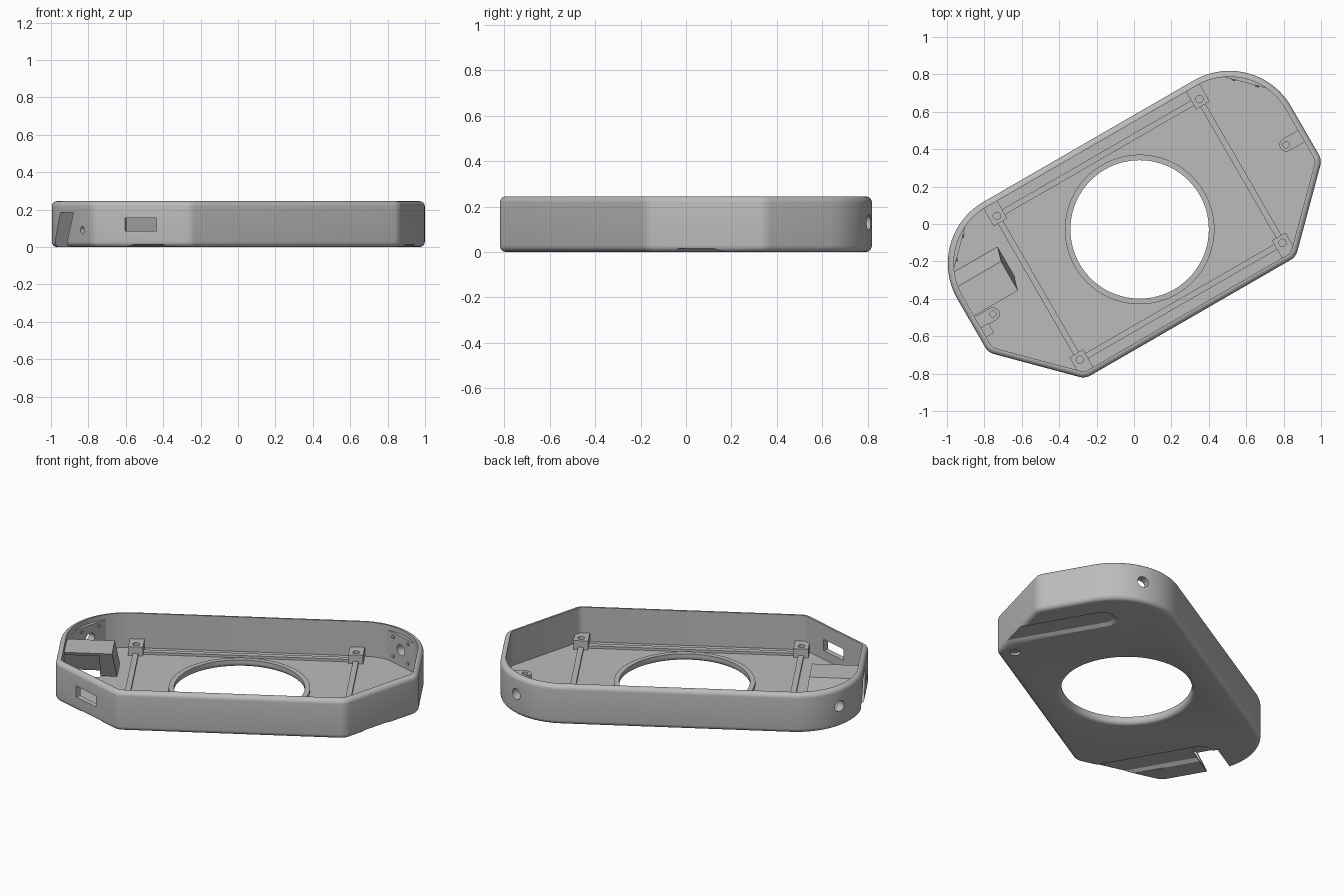
import bpy, bmesh, math
from mathutils import Matrix, Vector

if "Cube" in bpy.data.objects:
    bpy.data.objects.remove(bpy.data.objects["Cube"])

# Everything is drawn in the tray's own axes, then turned 30 degrees
PLACE = Matrix.Translation((0.03, -0.029, 0)) @ Matrix.Rotation(math.radians(30), 4, 'Z')
HL, HW, H = 1.03, 0.545, 0.245     # half length, half width, height
WALL, FLOOR = 0.032, 0.03
gray = bpy.data.materials.new("plain gray")
gray.diffuse_color = (0.5, 0.5, 0.5, 1)
gray.use_nodes = True
gray.node_tree.nodes["Principled BSDF"].inputs["Base Color"].default_value = gray.diffuse_color


def loft(name, rings, closed=False):
    """Skin a list of equal-length rings; caps the ends unless closed."""
    bm = bmesh.new()
    vs = [[bm.verts.new(p) for p in r] for r in rings]
    n = len(vs[0])
    pairs = list(zip(vs, vs[1:] + vs[:1])) if closed else list(zip(vs, vs[1:]))
    for a, b in pairs:
        for i in range(n):
            j = (i + 1) % n
            bm.faces.new((a[i], a[j], b[j], b[i]))
    if not closed:
        bm.faces.new(vs[0][::-1])
        bm.faces.new(vs[-1])
    bmesh.ops.recalc_face_normals(bm, faces=bm.faces)
    me = bpy.data.meshes.new(name)
    bm.to_mesh(me)
    bm.free()
    me.materials.append(gray)
    ob = bpy.data.objects.new(name, me)
    bpy.context.collection.objects.link(ob)
    ob.matrix_world = PLACE
    return ob


def prism(name, pts, z0, z1, lean=0.0, back=0.0):
    """Extrude a plan outline; the top slides by lean in y and back in x."""
    return loft(name, [[(x, y, z0) for x, y in pts],
                       [(x + back, y + lean, z1) for x, y in pts]])


def rect(x0, x1, y0, y1):
    return [(x0, y0), (x1, y0), (x1, y1), (x0, y1)]


def circle(cx, cy, r, n=24):
    return [(cx + r * math.cos(2 * math.pi * i / n),
             cy + r * math.sin(2 * math.pi * i / n)) for i in range(n)]


def rod(name, centre, direction, r, length, n=24):
    """Cylinder lying along a horizontal direction."""
    d = Vector(direction).normalized()
    side, c = Vector((-d.y, d.x, 0)), Vector(centre)
    return loft(name, [[c + d * s * length / 2 + side * x + Vector((0, 0, y))
                        for x, y in circle(0, 0, r, n)] for s in (-1, 1)])


def cut(target, cutters):
    for c in cutters:
        m = target.modifiers.new("cut", 'BOOLEAN')
        m.operation, m.solver, m.object = 'DIFFERENCE', 'EXACT', c
        bpy.context.view_layer.objects.active = target
        bpy.ops.object.modifier_apply(modifier=m.name)


def outline(inset):
    """Tray plan: two big round corners at the back, two chamfers at the front."""
    R, r, ch = 0.38, 0.08, 0.38
    k = r * math.tan(math.radians(22.5))
    right = [((HL - ch - k, -HW + r), r, -90, -45, 7),
             ((HL - r, -HW + ch + k), r, -45, 0, 7),
             ((HL - R, HW - R), R, 0, 90, 25)]
    pts = []
    for (cx, cy), rad, a0, a1, n in right:
        for i in range(n):
            a = math.radians(a0 + (a1 - a0) * i / (n - 1))
            pts.append((cx + (rad - inset) * math.cos(a), cy + (rad - inset) * math.sin(a)))
    return pts + [(-x, y) for x, y in reversed(pts)]


# Tray shell: rounded bottom edge, wall, rounded rim, inner wall, floor
f = 0.028
steps = [math.radians(15 * i) for i in range(7)]
prof = [(f - f * math.sin(a), f - f * math.cos(a)) for a in steps]
prof += [(f - f * math.cos(a), H - f + f * math.sin(a)) for a in steps]
prof += [(WALL, H), (WALL, FLOOR)]
tray = loft("tray_shell", [[(x, y, z) for x, y in outline(d)] for d, z in prof])

# Central opening with a flared underside
HOLE = 0.37
hole = [(0.45, -0.05), (0.396, -0.001)]
hole += [(HOLE + 0.025 - 0.025 * math.sin(a), 0.025 - 0.025 * math.cos(a)) for a in steps[1:]]
hole += [(HOLE, 0.2)]
cutters = [loft("cut_hole", [[(x, y, z) for x, y in circle(0, 0, r, 96)] for r, z in hole])]

# Shallow sloped channels under both ends
def channel(s, w, end):
    pts = [(s * 0.807 - w, -0.8), (s * 0.807 + w, -0.8)]
    for i in range(13):
        a = math.pi * i / 12
        pts.append((s * 0.807 + w * math.cos(a), end + w * math.sin(a)))
    return pts

for s in (-1, 1):
    cutters.append(loft("cut_channel", [[(x, y, z) for x, y in channel(s, w, 0.15)]
                                        for w, z in ((0.09, -0.01), (0.08, 0.0), (0.058, 0.014))]))
    # Round openings through the big corners
    cutters.append(rod("cut_corner", (s * 0.91, 0.425, 0.13), (s, 1, 0), 0.034, 0.3))

# Rectangular port through the left chamfer
mid = Vector((-HL + 0.19, -HW + 0.19))
t, nrm = Vector((1, -1)).normalized(), Vector((-1, -1)).normalized()
port = [mid + t * a + nrm * b for a, b in
        ((-0.088, -0.1), (0.088, -0.1), (0.088, 0.1), (-0.088, 0.1))]
cutters.append(prism("cut_port", [tuple(p) for p in port], 0.085, 0.155))

# Small hole in the left wall, underside screw recess
small = rod("cut_small", (-1.0, -0.06, 0.09), (1, 0, 0), 0.02, 0.3, 16)
recess = prism("cut_recess", circle(0.625, -0.444, 0.03), -0.05, 0.015)
# Leaning slot for the left housing, open to the wall and underside
slot = prism("cut_slot", rect(-1.2, -0.8, 0.16, 0.30), -0.1, 0.185, lean=-0.125)
cutters += [small, recess, slot]
cut(tray, cutters)

# Raised lip round the opening
loft("opening_lip", [[(x, y, z) for x, y in circle(0, 0, r, 96)] for r, z in
                     ((HOLE, 0.025), (HOLE, 0.045), (0.4, 0.045), (0.4, 0.025))], closed=True)

# Leaning housing on the left wall
housing = prism("slot_housing", rect(-1.012, -0.702, 0.13, 0.31), 0.005, 0.205, lean=-0.088, back=-0.025)
# keep the outer end of the housing inside the wall
trim = loft("cut_trim", [[(x, y, z) for x, y in outline(d)] for d, z in
                         ((0.015, -0.1), (0.015, 0.5))])
m = housing.modifiers.new("trim", 'BOOLEAN')
m.operation, m.solver, m.object = 'INTERSECT', 'EXACT', trim
bpy.context.view_layer.objects.active = housing
bpy.ops.object.modifier_apply(modifier=m.name)
cut(housing, [slot])

# Block behind the small wall hole
block = prism("wall_hole_block", rect(-1.01, -0.95, -0.09, -0.03), 0.02, 0.12)
cut(block, [small])
cutters.append(trim)

for sx in (-1, 1):
    # End screw tab: rounded, joined to the end wall
    tab = [(sx * 1.01, -0.036), (sx * 1.01, 0.036)]
    tab += [(sx * (0.905 - 0.036 * math.sin(math.pi * i / 12)),
             0.036 * math.cos(math.pi * i / 12)) for i in range(13)]
    ob = prism("end_screw_tab", tab, 0.02, 0.06)
    c = prism("cut_tab", circle(sx * 0.905, 0, 0.017, 16), 0.035, 0.2)
    cut(ob, [c])
    cutters.append(c)

    # Flat pad inside the big corner, with four small screws
    d = Vector((sx, 1)).normalized()
    q = Vector((-d.y, d.x))
    base = Vector((sx * (HL - 0.38), HW - 0.38))
    plan = [base + d * a + q * b for a, b in
            ((0.328, -0.12), (0.328, 0.12), (0.352, 0.07), (0.36, 0), (0.352, -0.07))]
    pad = prism("corner_pad", [tuple(p) for p in plan], 0.02, 0.215)
    c = rod("cut_pad", (sx * 0.91, 0.425, 0.13), (sx, 1, 0), 0.034, 0.3)
    cut(pad, [c])
    cutters.append(c)
    for b in (-0.065, 0.065):
        for z in (0.07, 0.19):
            p = base + d * 0.327 + q * b
            rod("pad_screw", (p.x, p.y, z), (d.x, d.y, 0), 0.01, 0.012, 10)

    for sy in (-1, 1):
        # Screw block against each long wall
        pts = rect(sx * 0.625 - 0.042, sx * 0.625 + 0.042, sy * 0.405, sy * 0.525)
        ob = prism("screw_block", pts, 0.02, 0.085)
        c = prism("cut_screw", circle(sx * 0.625, sy * 0.444, 0.02, 16), 0.05, 0.2)
        cut(ob, [c])
        cutters.append(c)

    # Thin floor ribs linking the screw blocks
    prism("short_rib", rect(sx * 0.625 - 0.016, sx * 0.625 + 0.016, -0.41, 0.41), 0.02, 0.045)
    prism("long_rib", rect(-0.59, 0.59, sx * 0.444 - 0.016, sx * 0.444 + 0.016), 0.02, 0.045)

# Remove cutters and smooth the curved surfaces
for c in cutters:
    bpy.data.objects.remove(c)
bpy.ops.object.select_all(action='DESELECT')
for ob in bpy.context.scene.objects:
    ob.select_set(True)
bpy.context.view_layer.objects.active = tray
bpy.ops.object.shade_smooth_by_angle(angle=math.radians(30))
